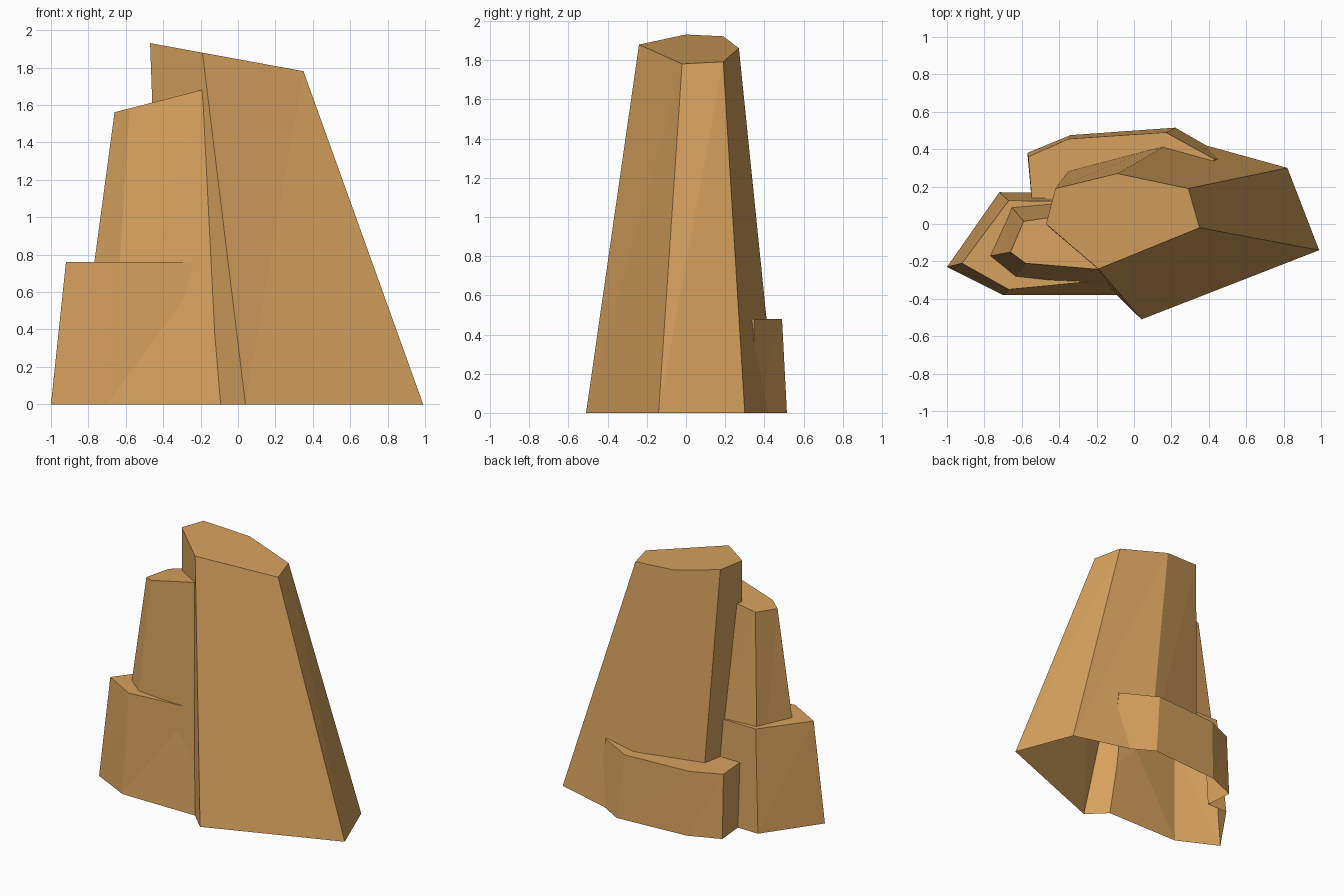
import bpy, bmesh

cube = bpy.data.objects.get("Cube")
if cube:
    bpy.data.objects.remove(cube, do_unlink=True)

# Single sandstone colour
stone = bpy.data.materials.new("sandstone")
stone.use_nodes = True
colour = (0.68, 0.36, 0.11, 1)
stone.diffuse_color = colour
stone.node_tree.nodes["Principled BSDF"].inputs["Base Color"].default_value = colour


def column(name, base, top, height, slope=0.0):
    """Tapered faceted column; both loops run anticlockwise, top plane leans along x."""
    bm = bmesh.new()
    low = [bm.verts.new((x, y, 0)) for x, y in base]
    high = [bm.verts.new((x, y, height + slope * x)) for x, y in top]
    bm.faces.new(low[::-1])
    bm.faces.new(high)
    for i in range(len(low)):
        j = (i + 1) % len(low)
        bm.faces.new((low[i], low[j], high[j]))
        bm.faces.new((low[i], high[j], high[i]))
    mesh = bpy.data.meshes.new(name)
    bm.to_mesh(mesh)
    bm.free()
    mesh.materials.append(stone)
    obj = bpy.data.objects.new(name, mesh)
    bpy.context.collection.objects.link(obj)
    return obj


# Tall leaning spire
rock = column(
    "rock_formation",
    [(-.40, -.08), (.04, -.51), (.99, -.14), (.82, .30), (.24, .46), (-.33, .31)],
    [(-.47, 0), (-.19, -.24), (.35, -.02), (.29, .19), (-.09, .27), (-.42, .19)],
    1.845, -.183)

# Slim side column
side = column(
    "side_column",
    [(-.87, -.19), (-.68, -.345), (-.05, -.37), (-.2, .2), (-.71, .155)],
    [(-.66, -.15), (-.58, -.21), (-.16, -.245), (-.2, .07), (-.59, .015)],
    1.73, .255)

# Low front ledge
ledge = column(
    "front_ledge",
    [(-1, -.23), (-.70, -.38), (-.05, -.38), (-.2, .16), (-.72, .17)],
    [(-.92, -.21), (-.67, -.35), (-.15, -.30), (-.2, .12), (-.67, .125)],
    .76)

# Low back ledge
back = column(
    "back_ledge",
    [(-.54, .05), (.4, .1), (.5, .355), (.22, .515), (-.34, .475), (-.57, .38)],
    [(-.54, .05), (.35, .1), (.43, .347), (.17, .49), (-.35, .455), (-.565, .36)],
    .48)

# Fuse the parts into one shell
parts = [side, ledge, back]
for part in parts:
    part.hide_render = True
    mod = rock.modifiers.new("fuse", 'BOOLEAN')
    mod.operation = 'UNION'
    mod.solver = 'EXACT'
    mod.object = part
bpy.context.view_layer.update()
graph = bpy.context.evaluated_depsgraph_get()
fused = bpy.data.meshes.new_from_object(rock.evaluated_get(graph))
rock.modifiers.clear()
rock.data = fused
for part in parts:
    bpy.data.objects.remove(part, do_unlink=True)

# Open underside
bm = bmesh.new()
bm.from_mesh(fused)
floor = [f for f in bm.faces if all(v.co.z < .001 for v in f.verts)]
bmesh.ops.delete(bm, geom=floor, context='FACES')
for face in bm.faces:
    face.smooth = False
    face.material_index = 0
bm.to_mesh(fused)
bm.free()
fused.materials.clear()
fused.materials.append(stone)
